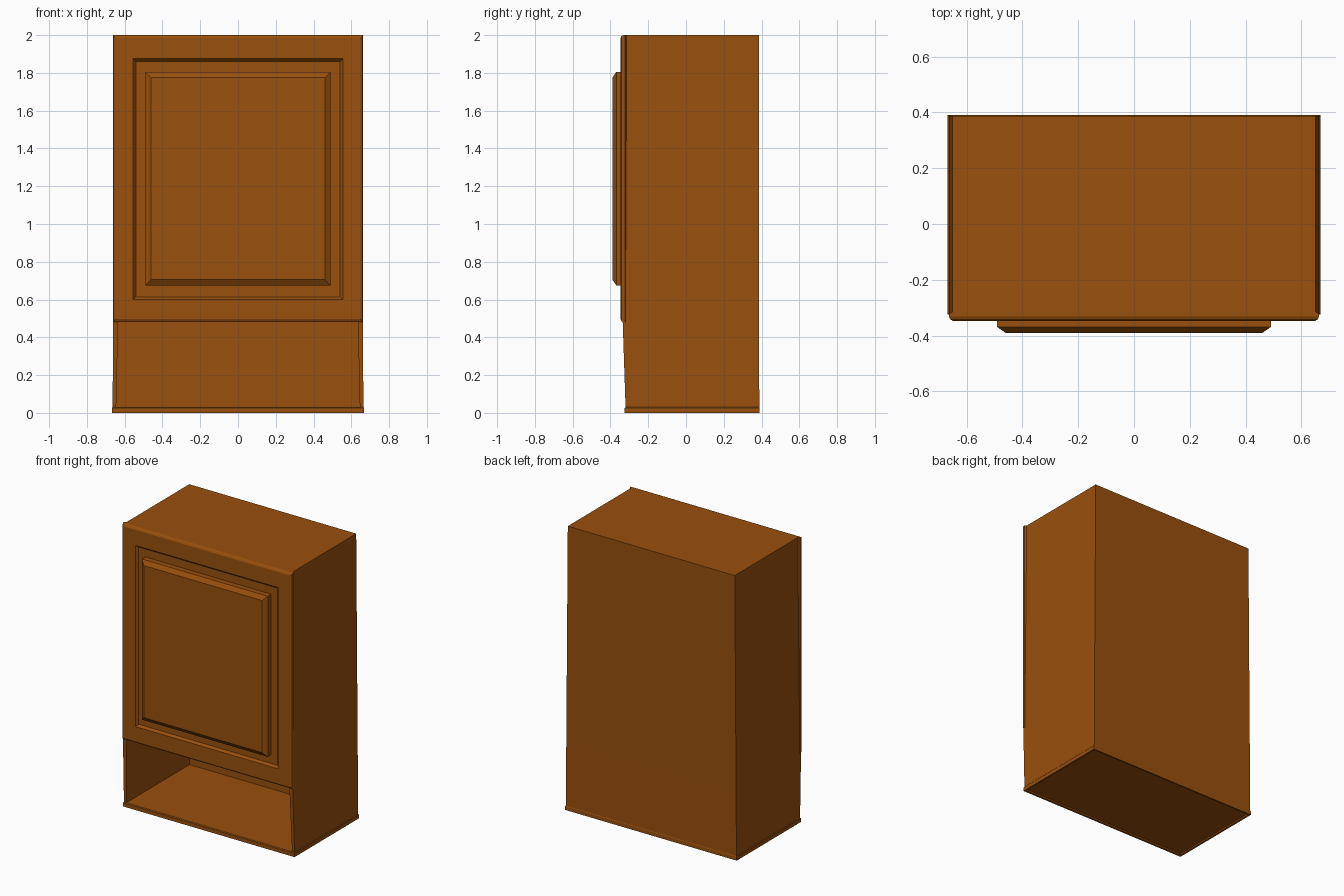
import bpy, bmesh

if "Cube" in bpy.data.objects:
    bpy.data.objects.remove(bpy.data.objects["Cube"])

wood = bpy.data.materials.new("warm_wood")
wood.diffuse_color = (0.32, 0.08, 0.004, 1)
wood.use_nodes = True
wood.node_tree.nodes["Principled BSDF"].inputs["Base Color"].default_value = wood.diffuse_color


def loft(name, rings, cap_start=True):
    """Skin a stack of four-cornered rings and cap the ends."""
    bm = bmesh.new()
    loops = [[bm.verts.new(p) for p in ring] for ring in rings]
    for a, b in zip(loops, loops[1:]):
        for i in range(4):
            j = (i + 1) % 4
            bm.faces.new((a[i], a[j], b[j], b[i]))
    if cap_start:
        bm.faces.new(loops[0][::-1])
    bm.faces.new(loops[-1])
    bmesh.ops.recalc_face_normals(bm, faces=bm.faces)
    mesh = bpy.data.meshes.new(name)
    bm.to_mesh(mesh)
    bm.free()
    mesh.materials.append(wood)
    obj = bpy.data.objects.new(name, mesh)
    bpy.context.collection.objects.link(obj)
    return obj


def flat(x0, x1, y0, y1, z):
    """Horizontal rectangle."""
    return [(x0, y0, z), (x1, y0, z), (x1, y1, z), (x0, y1, z)]


def upright(hx, z0, z1, y):
    """Rectangle facing the front, centred on x."""
    return [(-hx, y, z0), (hx, y, z0), (hx, y, z1), (-hx, y, z1)]


NICHE_TOP, FLOOR = 0.48, 0.03

# Upper closed box, slightly narrower at the top
loft("upper_carcass", [flat(-0.661, 0.661, -0.32, 0.387, NICHE_TOP),
                       flat(-0.65, 0.65, -0.32, 0.386, 2.0)])

# Tapered side walls of the open niche
for s, side in ((-1, "left"), (1, "right")):
    loft(side + "_niche_wall", [
        flat(s * 0.645, s * 0.664, -0.32, 0.388, FLOOR),
        flat(s * 0.635, s * 0.661, -0.335, 0.387, NICHE_TOP)])

# Thin back board closing the niche
loft("niche_back", [flat(-0.645, 0.645, 0.382, 0.388, FLOOR),
                    flat(-0.635, 0.635, 0.381, 0.387, NICHE_TOP)])

# Base board with a small lip and a shallow recess underneath
loft("base_board", [flat(-0.65, 0.65, -0.305, 0.375, 0.008),
                    flat(-0.655, 0.655, -0.31, 0.38, 0.0),
                    flat(-0.668, 0.668, -0.325, 0.39, 0.0),
                    flat(-0.668, 0.668, -0.325, 0.39, 0.025),
                    flat(-0.664, 0.664, -0.32, 0.388, FLOOR)])

# Door with eased outer edge and sunken field
loft("door_frame", [upright(0.652, 0.48, 2.0, -0.315),
                    upright(0.663, 0.48, 2.0, -0.322),
                    upright(0.663, 0.48, 2.0, -0.331),
                    upright(0.659, 0.485, 1.995, -0.341),
                    upright(0.649, 0.496, 1.984, -0.347),
                    upright(0.555, 0.6, 1.875, -0.347),
                    upright(0.541, 0.614, 1.861, -0.331)])

# Raised centre panel with chamfered rim
loft("door_panel", [upright(0.49, 0.675, 1.805, -0.328),
                    upright(0.49, 0.675, 1.805, -0.369),
                    upright(0.46, 0.705, 1.775, -0.39)])
